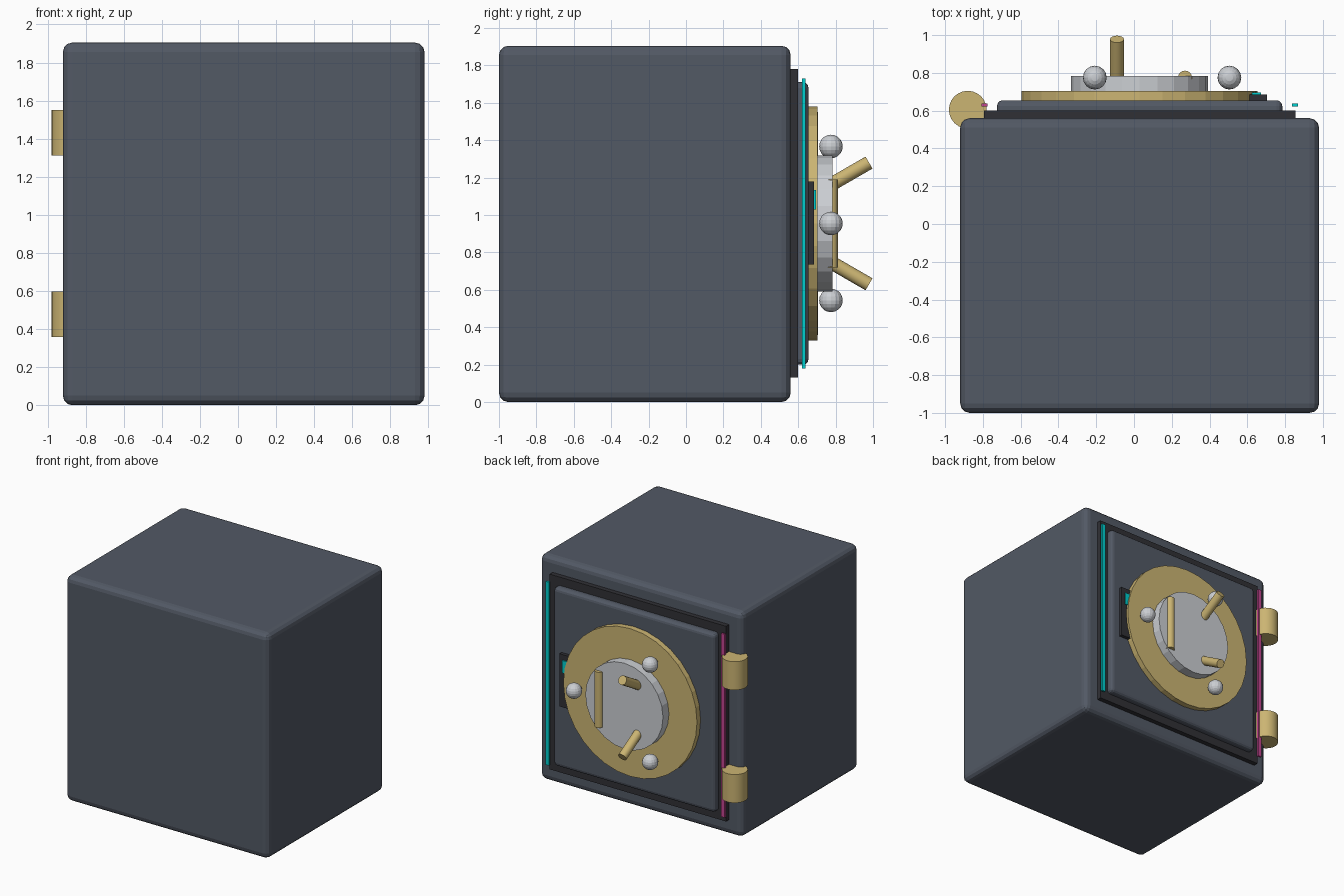
import bpy
from math import radians, sin, cos
from mathutils import Vector

if "Cube" in bpy.data.objects:
    bpy.data.objects.remove(bpy.data.objects["Cube"])


def material(name, r, g, b):
    m = bpy.data.materials.new(name)
    m.use_nodes = True
    m.diffuse_color = (r, g, b, 1)
    m.node_tree.nodes["Principled BSDF"].inputs["Base Color"].default_value = (r, g, b, 1)
    return m


STEEL = material("slate steel", 0.085, 0.1, 0.13)
DARK = material("dark trim", 0.03, 0.03, 0.036)
BRASS = material("brass", 0.6, 0.46, 0.17)
SILVER = material("silver", 0.6, 0.62, 0.65)
CYAN = material("cyan glow", 0.0, 0.62, 0.62)
PINK = material("magenta glow", 0.55, 0.06, 0.28)

CX, CZ = 0.03, 0.955  # door centre


def finish(name, mat):
    ob = bpy.context.object
    ob.name = name
    ob.data.materials.append(mat)
    return ob


def box(name, mat, x, y, z, bevel=0):
    """Box from (min, max) pairs, with an optional rounded edge."""
    bpy.ops.mesh.primitive_cube_add(
        size=1, location=[(a + b) / 2 for a, b in (x, y, z)])
    ob = finish(name, mat)
    ob.scale = [b - a for a, b in (x, y, z)]
    bpy.ops.object.transform_apply(location=False, rotation=False)
    if bevel:
        mod = ob.modifiers.new("Bevel", "BEVEL")
        mod.width = bevel
        mod.segments = 3
    return ob


def rod(name, mat, centre, axis, radius, length, sides):
    bpy.ops.mesh.primitive_cylinder_add(
        vertices=sides, radius=radius, depth=length, location=centre,
        rotation=Vector(axis).to_track_quat("Z", "Y").to_euler())
    return finish(name, mat)


def square(half):
    return (CX - half, CX + half), (CZ - half, CZ + half)


# Body, frame and door
x, z = square(0.95)
box("safe_body", STEEL, x, (-1, 0.56), (0, z[1]), 0.05)
x, z = square(0.825)
box("door_frame", DARK, x, (0.54, 0.6), z)
x, z = square(0.755)
box("door", STEEL, x, (0.57, 0.655), z, 0.03)

# Round dial plates
rod("brass_ring", BRASS, (CX, 0.67, CZ), (0, 1, 0), 0.625, 0.066, 32)
rod("silver_hub", SILVER, (CX, 0.735, CZ), (0, 1, 0), 0.363, 0.095, 24)

# Three bolts and three handle rods around the dial
for i in range(3):
    a = radians(120 * i)
    bpy.ops.mesh.primitive_uv_sphere_add(
        segments=16, ring_count=10, radius=0.063,
        location=(CX + 0.475 * cos(a), 0.775, CZ + 0.475 * sin(a)))
    finish(f"bolt_{i + 1}", SILVER)
    bpy.ops.object.shade_smooth_by_angle(angle=radians(15))
    tilt = ((0, 0, 1), (0, 0.866, 0.5), (0, 0.866, -0.5))[i]
    rod(f"handle_rod_{i + 1}", BRASS,
        (CX + 0.24 * cos(a), 0.775, CZ + 0.24 * sin(a)), tilt, 0.037, 0.47, 16)
    bpy.ops.object.shade_smooth_by_angle()

# Hinges on the model's right edge
for name, height in (("lower_hinge", 0.478), ("upper_hinge", 1.432)):
    rod(name, BRASS, (-0.88, 0.605, height), (0, 0, 1), 0.1, 0.24, 24)
    bpy.ops.object.shade_smooth_by_angle()

# Keypad and light strips
box("keypad", DARK, (0.5, 0.704), (0.64, 0.685), (0.735, 1.18))
box("keypad_light", CYAN, (0.52, 0.672), (0.68, 0.695), (1.03, 1.135))
for name, mat, side in (("left_light_strip", CYAN, 1), ("right_light_strip", PINK, -1)):
    c = CX + side * 0.822
    box(name, mat, (c - 0.016, c + 0.016), (0.621, 0.638), (0.18, 1.73))
